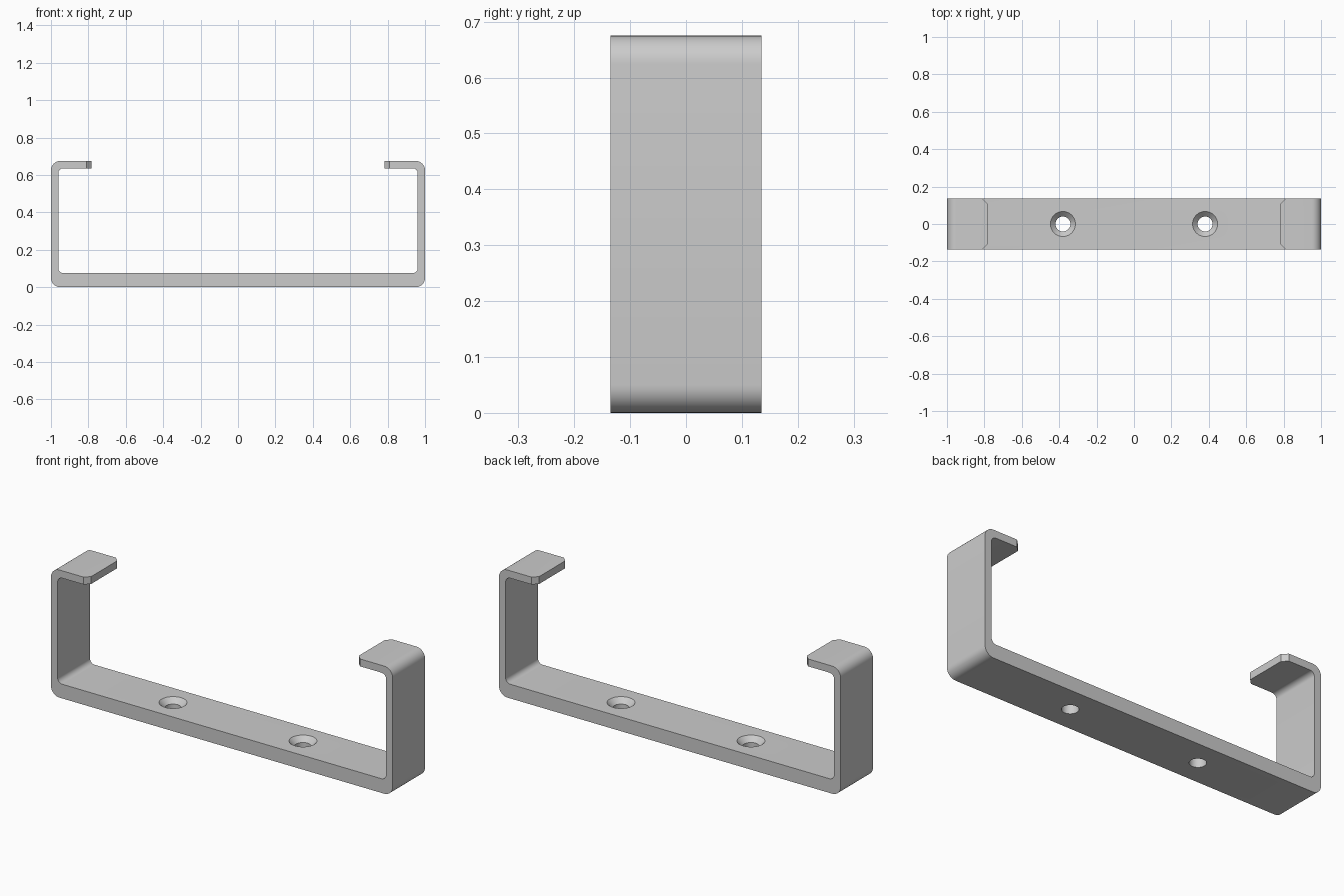
import bpy, bmesh, math
from mathutils import Vector

cube = bpy.data.objects.get("Cube")
if cube:
    bpy.data.objects.remove(cube, do_unlink=True)

HALF_DEPTH = 0.135
HEIGHT = 0.675
BASE = 0.075
WALL = 0.039
LIP_END = 0.783
R_OUT, R_IN = 0.05, 0.027
HOLE_X = 0.38

# Material
grey = bpy.data.materials.new("plain grey")
grey.use_nodes = True
colour = (0.6, 0.6, 0.6, 1)
grey.diffuse_color = colour
grey.node_tree.nodes["Principled BSDF"].inputs["Base Color"].default_value = colour


def make_object(name, bm):
    bmesh.ops.recalc_face_normals(bm, faces=bm.faces)
    mesh = bpy.data.meshes.new(name)
    bm.to_mesh(mesh)
    bm.free()
    mesh.materials.append(grey)
    obj = bpy.data.objects.new(name, mesh)
    bpy.context.collection.objects.link(obj)
    return obj


def arc(cx, cz, r, start, end, steps=8):
    """Points of a rounded corner, angles in degrees."""
    angles = [math.radians(start + (end - start) * i / steps) for i in range(steps + 1)]
    return [(cx + r * math.cos(a), cz + r * math.sin(a)) for a in angles]


# Right half of the bracket outline: outside up, round the lip, back down inside
inner = 1 - WALL - R_IN
half = arc(1 - R_OUT, R_OUT, R_OUT, -90, 0)
half += arc(1 - R_OUT, HEIGHT - R_OUT, R_OUT, 0, 90)
half += [(LIP_END, HEIGHT), (LIP_END, HEIGHT - WALL)]
half += arc(inner, HEIGHT - WALL - R_IN, R_IN, 90, 0)
half += arc(inner, BASE + R_IN, R_IN, 0, -90)
outline = half + [(-x, z) for x, z in reversed(half)]

# Extrude the outline through the depth
bm = bmesh.new()
face = bm.faces.new([bm.verts.new((x, -HALF_DEPTH, z)) for x, z in outline])
ext = bmesh.ops.extrude_face_region(bm, geom=[face])
bmesh.ops.translate(bm, vec=(0, 2 * HALF_DEPTH, 0),
                    verts=[v for v in ext["geom"] if isinstance(v, bmesh.types.BMVert)])

# Chamfer the free corners of both lips
corners = [e for e in bm.edges
           if all(abs(abs(v.co.x) - LIP_END) < 1e-4 for v in e.verts)
           and abs(e.verts[0].co.y - e.verts[1].co.y) < 1e-4
           and abs(e.verts[0].co.x - e.verts[1].co.x) < 1e-4]
bmesh.ops.bevel(bm, geom=corners, offset=0.026, segments=1, affect='EDGES')
bracket = make_object("bracket", bm)


# Countersunk screw holes
def screw_cutter(x):
    bm = bmesh.new()
    profile = [(0, -0.05), (0.04, -0.05), (0.04, BASE - 0.027),
               (0.067, BASE), (0.067, BASE + 0.05), (0, BASE + 0.05)]
    verts = [bm.verts.new((r, 0, z)) for r, z in profile]
    edges = [bm.edges.new(pair) for pair in zip(verts, verts[1:])]
    bmesh.ops.spin(bm, geom=verts + edges, cent=(0, 0, 0), axis=(0, 0, 1),
                   angle=2 * math.pi, steps=40)
    bmesh.ops.remove_doubles(bm, verts=bm.verts, dist=1e-4)
    bmesh.ops.translate(bm, vec=Vector((x, 0, 0)), verts=bm.verts)
    cutter = make_object("screw_hole_cutter", bm)
    cutter.hide_render = True
    return cutter


bpy.ops.object.select_all(action='DESELECT')
bpy.context.view_layer.objects.active = bracket
bracket.select_set(True)
for side in (-1, 1):
    cutter = screw_cutter(side * HOLE_X)
    mod = bracket.modifiers.new("screw_hole", 'BOOLEAN')
    mod.operation = 'DIFFERENCE'
    mod.solver = 'EXACT'
    mod.object = cutter
    bpy.ops.object.modifier_apply(modifier=mod.name)
    bpy.data.objects.remove(cutter, do_unlink=True)

bpy.ops.object.shade_smooth_by_angle(angle=math.radians(30))
